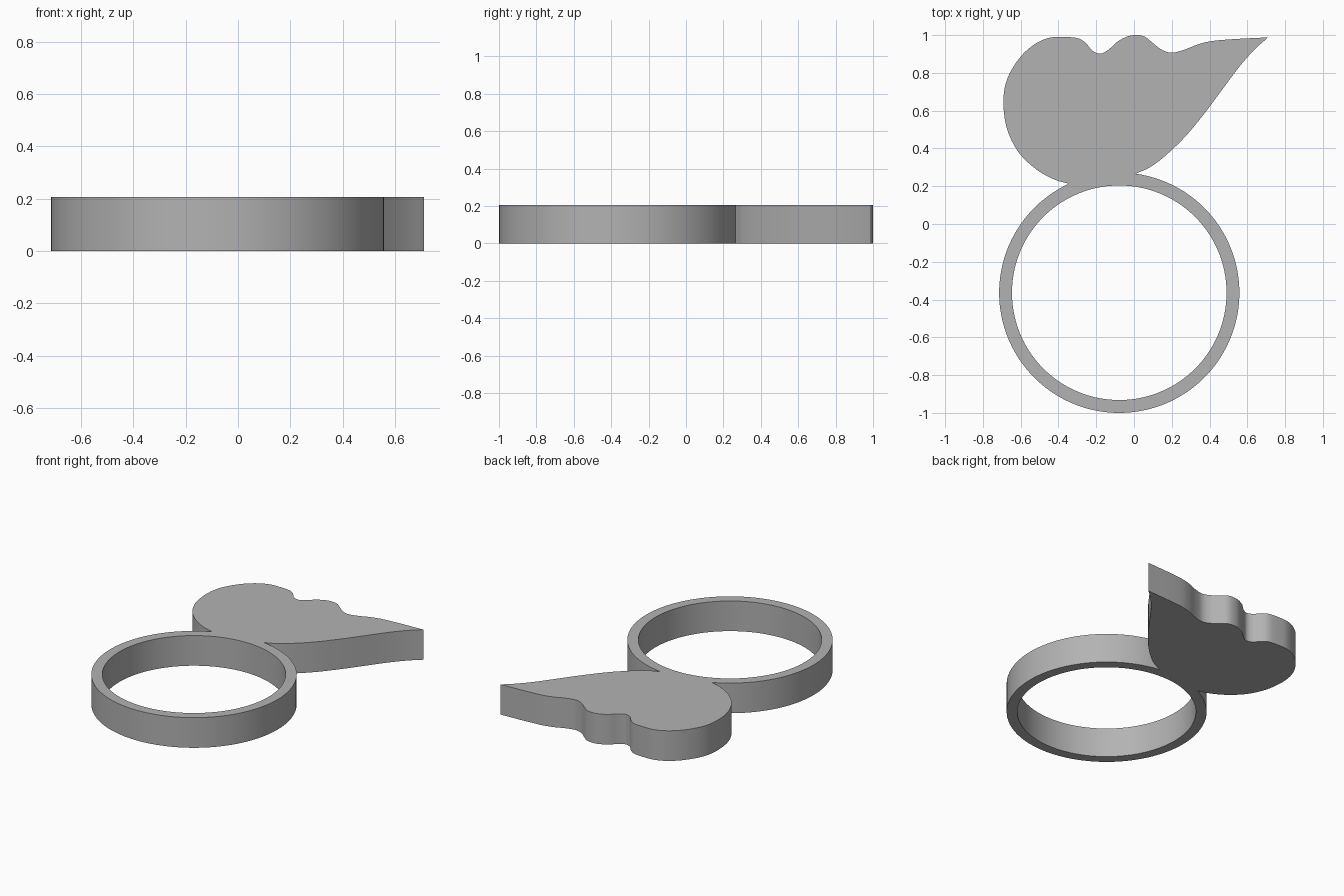
import bpy, bmesh
from math import cos, sin, atan2, tau, radians
from mathutils import Vector

cube = bpy.data.objects.get("Cube")
if cube:
    bpy.data.objects.remove(cube, do_unlink=True)

HEIGHT = 0.206
CENTRE = Vector((-0.078, -0.364))
R_OUT, R_IN = 0.636, 0.568

grey = bpy.data.materials.new("plain grey")
grey.use_nodes = True
colour = (0.45, 0.45, 0.45, 1)
grey.diffuse_color = colour
grey.node_tree.nodes["Principled BSDF"].inputs["Base Color"].default_value = colour


def smooth_path(points, steps=6):
    """Catmull-Rom path through the points, without the last one."""
    p = [Vector(q) for q in points]
    p = [2 * p[0] - p[1]] + p + [2 * p[-1] - p[-2]]
    path = []
    for a, b, c, d in zip(p, p[1:], p[2:], p[3:]):
        for i in range(steps):
            t = i / steps
            path.append(0.5 * (2 * b + (c - a) * t + (2 * a - 5 * b + 4 * c - d) * t**2
                               + (3 * b - a - 3 * c + d) * t**3))
    return path


def arc(radius, start, end, count):
    return [CENTRE + radius * Vector((cos(a), sin(a)))
            for a in (start + (end - start) * i / count for i in range(count))]


# Wing plate: scalloped edge from the left joint to the tip, then back to the ring
scallops = [(-.347, .214), (-.42, .235), (-.516, .288), (-.606, .373), (-.664, .479),
            (-.688, .585), (-.688, .70), (-.659, .796), (-.595, .892), (-.521, .955),
            (-.447, .986), (-.373, .99), (-.30, .984), (-.257, .96), (-.22, .918),
            (-.177, .902), (-.135, .923), (-.087, .966), (-.034, .993), (.013, 1.0),
            (.056, .992), (.098, .96), (.146, .923), (.198, .907), (.262, .921),
            (.336, .95), (.41, .968), (.532, .979), (.71, .988)]
slope = [(.71, .988), (.638, .923), (.558, .833), (.463, .706), (.368, .579),
         (.267, .458), (.161, .357), (.082, .299), (.011, .267)]


def angle_of(point):
    d = Vector(point) - CENTRE
    return atan2(d.y, d.x)


# Outer outline runs round the plate and the long way round the ring
outer = smooth_path(scallops) + smooth_path(slope)
outer += arc(R_OUT, angle_of(slope[-1]), angle_of(scallops[0]) - tau, 120)
inner = arc(R_IN, 0, tau, 128)

# Filled outline with a finger hole, extruded to the full height
curve = bpy.data.curves.new("outline", "CURVE")
curve.dimensions = "2D"
curve.fill_mode = "BOTH"
curve.extrude = HEIGHT / 2
for loop in (outer, inner):
    spline = curve.splines.new("POLY")
    spline.points.add(len(loop) - 1)
    for point, co in zip(spline.points, loop):
        point.co = (co.x, co.y, 0, 1)
    spline.use_cyclic_u = True
outline = bpy.data.objects.new("outline", curve)
bpy.context.collection.objects.link(outline)
bpy.context.view_layer.update()
mesh = bpy.data.meshes.new_from_object(outline.evaluated_get(bpy.context.evaluated_depsgraph_get()))
bpy.data.objects.remove(outline, do_unlink=True)

# Weld caps to walls and stand the solid on the floor
bm = bmesh.new()
bm.from_mesh(mesh)
bmesh.ops.remove_doubles(bm, verts=bm.verts, dist=0.0001)
bmesh.ops.recalc_face_normals(bm, faces=bm.faces)
bmesh.ops.translate(bm, verts=bm.verts, vec=(0, 0, HEIGHT / 2))
bm.to_mesh(mesh)
bm.free()
mesh.materials.clear()
mesh.materials.append(grey)

ring = bpy.data.objects.new("ring_with_wing_plate", mesh)
bpy.context.collection.objects.link(ring)
bpy.ops.object.select_all(action="DESELECT")
ring.select_set(True)
bpy.context.view_layer.objects.active = ring
bpy.ops.object.shade_smooth_by_angle(angle=radians(30))
